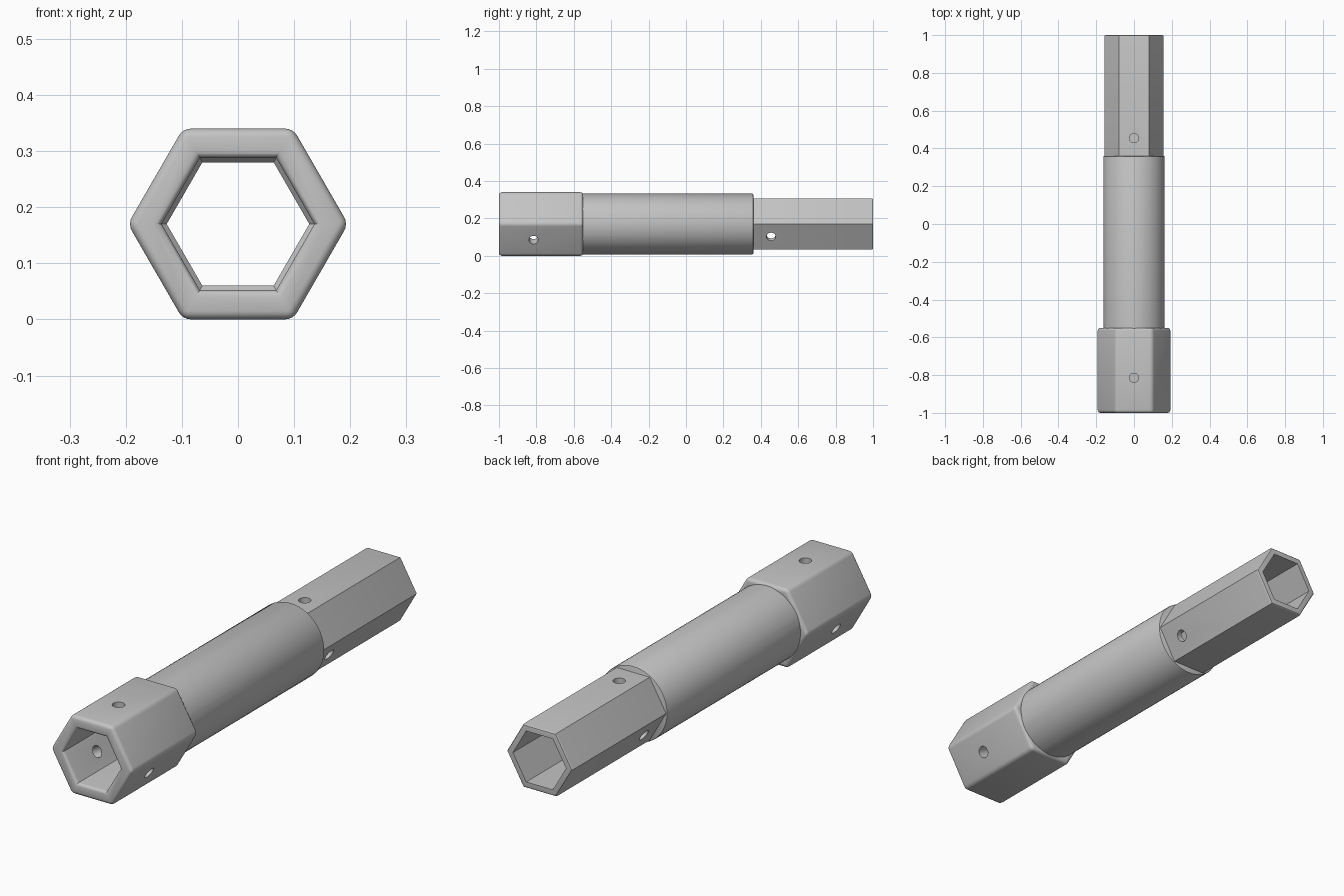
import bpy, bmesh, math
from mathutils import Matrix, Vector

cube = bpy.data.objects.get("Cube")
if cube:
    bpy.data.objects.remove(cube, do_unlink=True)

AXIS_Z = 0.17          # height of the tube's long axis
HEX = math.cos(math.pi / 6)

grey = bpy.data.materials.new("satin_grey")
grey.use_nodes = True
grey.diffuse_color = (0.55, 0.55, 0.55, 1)
grey.node_tree.nodes["Principled BSDF"].inputs["Base Color"].default_value = grey.diffuse_color


def loft(name, sides, profile, bevel=0.0, segments=3, pick=lambda e: True):
    """Solid along y through rings given as (corner radius, y)."""
    bm = bmesh.new()
    rings = []
    for r, y in profile:
        angles = [2 * math.pi * i / sides for i in range(sides)]
        rings.append([bm.verts.new((r * math.cos(a), y, AXIS_Z + r * math.sin(a))) for a in angles])
    for a, b in zip(rings, rings[1:]):
        for i in range(sides):
            j = (i + 1) % sides
            bm.faces.new((a[i], a[j], b[j], b[i]))
    bm.faces.new(rings[0])
    bm.faces.new(rings[-1])
    bmesh.ops.recalc_face_normals(bm, faces=bm.faces)
    if bevel:
        bmesh.ops.bevel(bm, geom=[e for e in bm.edges if pick(e)], offset=bevel,
                        segments=segments, profile=0.5, affect='EDGES')
    return finish(name, bm)


def finish(name, bm):
    mesh = bpy.data.meshes.new(name)
    bm.to_mesh(mesh)
    bm.free()
    mesh.materials.append(grey)
    obj = bpy.data.objects.new(name, mesh)
    bpy.context.collection.objects.link(obj)
    return obj


def combine(target, tool, operation):
    tool.hide_render = True
    mod = target.modifiers.new(tool.name, 'BOOLEAN')
    mod.operation, mod.object, mod.solver = operation, tool, 'EXACT'
    bpy.context.view_layer.objects.active = target
    bpy.ops.object.modifier_apply(modifier=mod.name)
    bpy.data.objects.remove(tool, do_unlink=True)


def at_end(e, y):
    return all(abs(v.co.y - y) < 0.001 for v in e.verts)


# Hexagonal socket, round sleeve and hexagonal spigot
body = loft("hex_extension_tube", 6, [(0.17 / HEX, -1), (0.17 / HEX, -0.55)], 0.015, 4)
sleeve = loft("sleeve", 64, [(0.162, -0.6), (0.162, 0.36)], 0.005, 2, lambda e: at_end(e, 0.36))
spigot = loft("spigot", 6, [(0.136 / HEX, 0.3), (0.136 / HEX, 1)], 0.007, 3, lambda e: at_end(e, 1))
combine(body, sleeve, 'UNION')
combine(body, spigot, 'UNION')

# Hexagonal bore with a rounded mouth and a step behind the socket
lip = 0.013
mouth = []
for i in range(5):
    a = math.pi / 2 * i / 4
    mouth.append(((0.118 + lip - lip * math.sin(a)) / HEX, -1 + lip - lip * math.cos(a)))
start = [(mouth[0][0], -1.05)]
bore = loft("bore_cutter", 6, start + mouth + [(0.118 / HEX, -0.55), (0.11 / HEX, -0.54), (0.11 / HEX, 1.05)])
combine(body, bore, 'DIFFERENCE')

# Three pin holes around each hexagonal end
for y in (-0.815, 0.455):
    for angle in (90, 210, 330):
        a = math.radians(angle)
        out = Vector((math.cos(a), 0, math.sin(a)))
        bm = bmesh.new()
        spot = Matrix.Translation(Vector((0, y, AXIS_Z)) + out * 0.14)
        turn = out.to_track_quat('Z', 'Y').to_matrix().to_4x4()
        bmesh.ops.create_cone(bm, cap_ends=True, segments=24, radius1=0.025, radius2=0.025,
                              depth=0.16, matrix=spot @ turn)
        combine(body, finish("pin_hole_cutter", bm), 'DIFFERENCE')

bpy.ops.object.select_all(action='DESELECT')
body.select_set(True)
bpy.context.view_layer.objects.active = body
bpy.ops.object.shade_smooth_by_angle(angle=math.radians(30))
